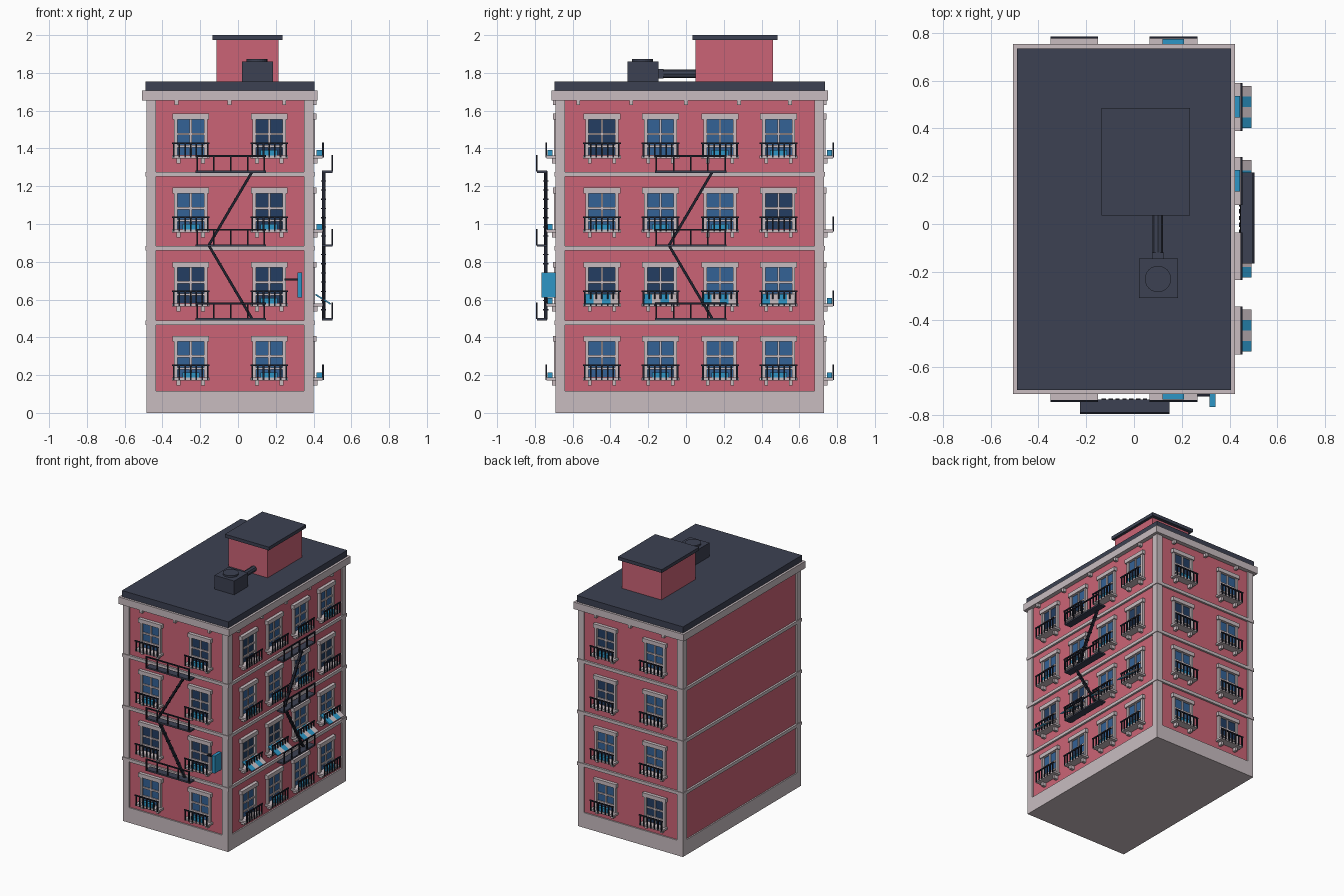
import bpy, bmesh, math
from mathutils import Matrix, Vector

cube = bpy.data.objects.get("Cube")
if cube:
    bpy.data.objects.remove(cube, do_unlink=True)


def material(name, *rgb):
    m = bpy.data.materials.new(name)
    m.use_nodes = True
    m.diffuse_color = (*rgb, 1)
    m.node_tree.nodes["Principled BSDF"].inputs["Base Color"].default_value = (*rgb, 1)
    return m


PINK = material("pink wall", .597, .127, .181)
PALE = material("pale stone", .578, .503, .527)
ROOF = material("slate roof", .045, .053, .084)
IRON = material("black iron", .013, .015, .026)
BLUE = material("blue glass", .034, .122, .305)
NAVY = material("navy glass", .017, .048, .122)
TEAL = material("teal", .026, .305, .565)

parts = {}


def add(name, mat, matrix):
    """Add a unit cube, shaped by a matrix, to a named part."""
    bm, _ = parts.setdefault(name, (bmesh.new(), mat))
    bmesh.ops.create_cube(bm, size=1, matrix=matrix)


def box(name, mat, x, y, z, frame=Matrix()):
    centre = [(a + b) / 2 for a, b in (x, y, z)]
    size = [abs(b - a) for a, b in (x, y, z)]
    add(name, mat, frame @ Matrix.Translation(centre) @ Matrix.Diagonal((*size, 1)))


def beam(name, mat, p, q, width, thick, frame=Matrix()):
    p, q = Vector(p), Vector(q)
    turn = (q - p).to_track_quat('Y', 'Z').to_matrix().to_4x4()
    add(name, mat, frame @ Matrix.Translation((p + q) / 2) @ turn
        @ Matrix.Diagonal((width, (q - p).length, thick, 1)))


def cylinder(name, mat, radius, depth, matrix, sides):
    bm, _ = parts.setdefault(name, (bmesh.new(), mat))
    bmesh.ops.create_cone(bm, cap_ends=True, segments=sides, radius1=radius,
                          radius2=radius, depth=depth, matrix=matrix)


# Main body
X0, X1, Y0, Y1 = -.485, .40, -.69, .73
IN = .01


def slab(name, mat, grow, z):
    box(name, mat, (X0 - grow, X1 + grow), (Y0 - grow, Y1 + grow), z)


slab("walls", PINK, -IN, (.05, 1.68))
slab("base", PALE, 0, (0, .115))
slab("cornice", PALE, .022, (1.655, 1.708))
slab("roof_slab", ROOF, .005, (1.70, 1.755))
for z in (.477, .872, 1.264):
    slab("floor_bands", PALE, .005, (z - .012, z + .012))
for x in ((X0, X0 + .05), (X1 - .05, X1)):
    for y in ((Y0, Y0 + .05), (Y1 - .05, Y1)):
        box("corner_pilasters", PALE, x, y, (.1, 1.67))

# Rooftop room, vent and duct
box("roof_room", PINK, (-.115, .215), (.05, .46), (1.75, 1.98))
box("roof_room_cap", ROOF, (-.135, .235), (.035, .485), (1.975, 2))
box("vent_box", ROOF, (.02, .185), (-.31, -.145), (1.75, 1.86))
cylinder("vent_fan", ROOF, .055, .02, Matrix.Translation((.1, -.23, 1.863)), 24)
cylinder("vent_duct", ROOF, .022, .22,
         Matrix.Translation((.1, -.045, 1.795)) @ Matrix.Rotation(math.pi / 2, 4, 'X'), 8)
box("vent_duct_collar", ROOF, (.075, .125), (-.145, -.12), (1.77, 1.82))


def window(side, f, u, z, glass, planter, awning):
    """Window with iron balcony; f has local -y pointing out of the wall."""
    kind = "dark" if glass == NAVY else "light"
    box(f"{side}_{kind}_glass", glass, (u - .075, u + .075), (-.004, .01), (z + .19, z + .38), f)
    trim = f"{side}_window_frames"
    for s in (-1, 1):
        box(trim, PALE, (u + s * .07, u + s * .088), (-.018, .01), (z + .185, z + .38), f)
        box(f"{side}_sill_brackets", PALE, (u + s * .065 - .01, u + s * .065 + .01),
            (-.03, .01), (z + .145, z + .175), f)
    box(trim, PALE, (u - .006, u + .006), (-.012, .01), (z + .185, z + .38), f)
    for h in (.235, .30):
        box(trim, PALE, (u - .075, u + .075), (-.012, .01), (z + h - .006, z + h + .006), f)
    box(f"{side}_lintels", PALE, (u - .097, u + .097), (-.025, .01), (z + .378, z + .408), f)
    box(f"{side}_sills", PALE, (u - .1, u + .1), (-.058, .01), (z + .172, z + .187), f)
    # Balcony railing
    rail = f"{side}_balcony_rails"
    box(rail, IRON, (u - .1, u + .1), (-.064, -.056), (z + .247, z + .256), f)
    for i in range(7):
        b = u - .09 + i * .03
        box(rail, IRON, (b - .004, b + .004), (-.064, -.056), (z + .175, z + .25), f)
    if planter:
        box(f"{side}_planters", TEAL, (u - .045, u + .045), (-.054, -.026), (z + .185, z + .215), f)
    if awning:
        for i in range(4):
            s = u - .066 + i * .044
            colour, label = ((TEAL, "teal"), (PALE, "pale"))[i % 2]
            beam(f"{label}_awning_stripes", colour, (s, -.02, z + .235), (s, -.1, z + .185),
                 .044, .008, f)


def fire_escape(side, f, u0, u1, foot, head):
    """Three railed platforms joined by two steep stairs."""
    name = f"{side}_fire_escape"
    levels = [.497 + .39 * i for i in range(3)]
    for z in levels:
        box(f"{side}_escape_platforms", ROOF, (u0, u1), (-.11, -.055), (z - .007, z + .005), f)
        box(name, IRON, (u0, u1), (-.114, -.106), (z + .078, z + .087), f)
        for i in range(5):
            u = u0 + .008 + (u1 - u0 - .016) * i / 4
            box(name, IRON, (u - .004, u + .004), (-.114, -.106), (z, z + .08), f)
    for a, b, z in ((foot, head, levels[0]), (head, foot, levels[1])):
        p, q = Vector((a, -.063, z)), Vector((b, -.063, z + .39))
        beam(name, IRON, p, q, .018, .014, f)
        for i in range(1, 8):
            c = p.lerp(q, i / 8)
            box(f"{side}_escape_treads", IRON, (c.x - .009, c.x + .009),
                (c.y - .014, c.y + .014), (c.z - .003, c.z + .003), f)


# Facades: wall frame, window columns, dark windows and planters (one letter per
# column, one word per floor from the ground up), corbel positions
def facing(x, y, degrees):
    return Matrix.Translation((x, y, 0)) @ Matrix.Rotation(math.radians(degrees), 4, 'Z')


FRONT, SIDE, BACK = facing(0, Y0 + IN, 0), facing(X1 - IN, 0, 90), facing(0, Y1 - IN, 180)
facades = (
    ("front", FRONT, (-.25, .165), "LL DD LD LD", "PP -P PP -P", (-.325, -.045, .245)),
    ("side", SIDE, (-.445, -.135, .18, .49), "LLLL DDLL LLLD DLLL", "-PPP ---- PPP- --PP",
     (-.57, -.29, 0, .28, .55)),
    ("back", BACK, (-.165, .25), "LD LL DL DL", "P- P- -- P-", (-.245, .045, .325)),
)
for side, f, columns, tints, pots, corbels in facades:
    for floor, (tint, pot) in enumerate(zip(tints.split(), pots.split())):
        for u, t, p in zip(columns, tint, pot):
            window(side, f, u, floor * .392, NAVY if t == "D" else BLUE, p == "P",
                   side == "side" and floor == 1)
    for u in corbels:
        box(f"{side}_corbels", PALE, (u - .01, u + .01), (-.025, .01), (1.63, 1.66), f)

fire_escape("front", FRONT, -.225, .148, .075, -.155)
fire_escape("side", SIDE, -.165, .215, .14, -.09)

# Hanging sign on its arm
box("sign_board", TEAL, (.315, .34), (-.765, -.685), (.61, .742))
box("sign_arm", IRON, (.245, .32), (-.722, -.712), (.702, .712))
box("sign_arm", IRON, (.245, .255), (-.722, -.67), (.702, .712))

# Turn the collected parts into objects
for name, (bm, mat) in parts.items():
    mesh = bpy.data.meshes.new(name)
    bm.to_mesh(mesh)
    bm.free()
    mesh.materials.append(mat)
    bpy.context.scene.collection.objects.link(bpy.data.objects.new(name, mesh))
